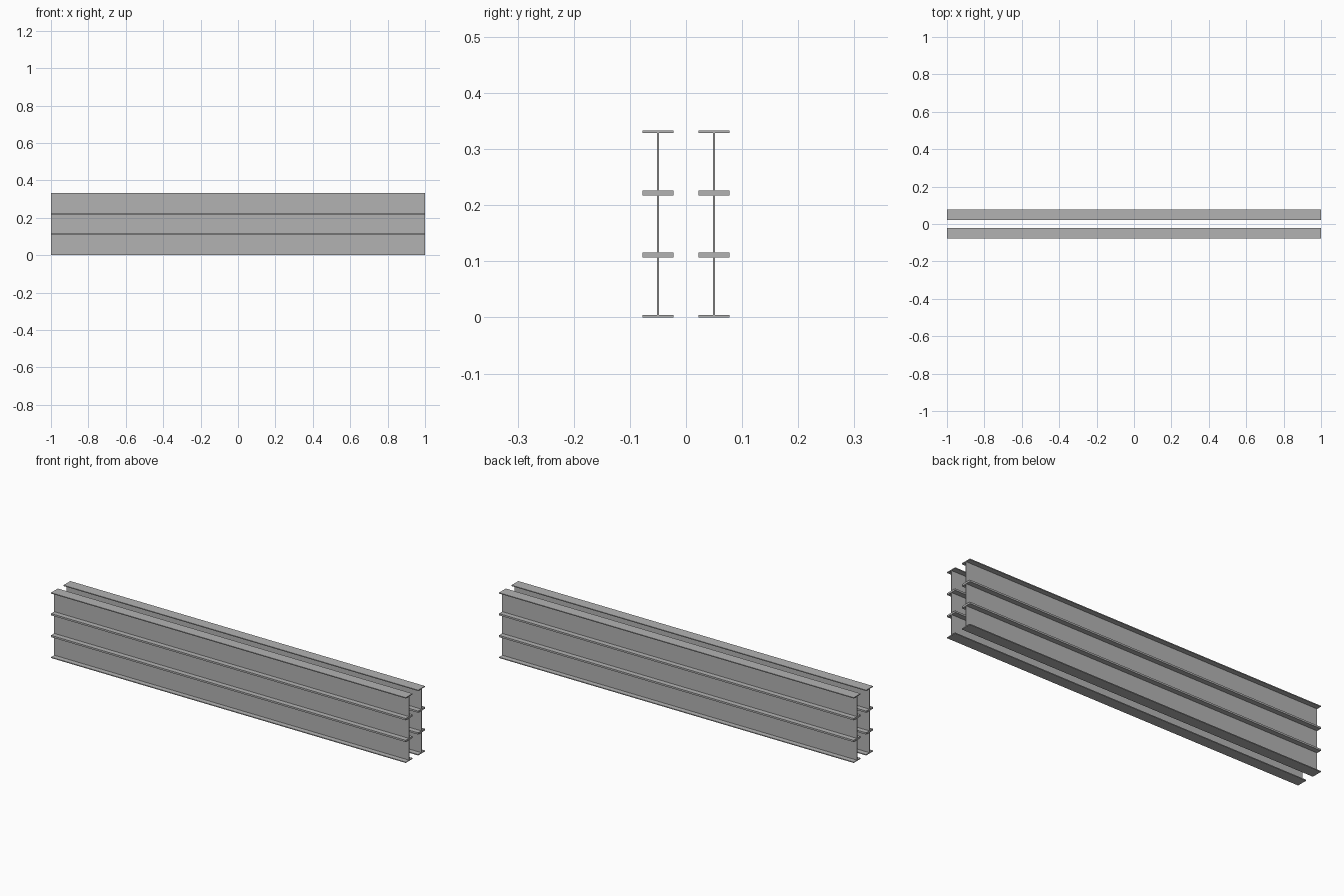
import bpy
import bmesh

cube = bpy.data.objects.get("Cube")
if cube:
    bpy.data.objects.remove(cube, do_unlink=True)

LENGTH = 2.0
HEIGHT = 0.111       # one beam
HALF_FLANGE = 0.0275
FLANGE = 0.0045      # flange thickness
HALF_WEB = 0.0016
ROW_Y = 0.05

# Steel material
steel = bpy.data.materials.new("steel grey")
steel.use_nodes = True
colour = (0.45, 0.45, 0.45, 1)
steel.diffuse_color = colour
steel.node_tree.nodes["Principled BSDF"].inputs["Base Color"].default_value = colour

# I-shaped cross-section, mirrored from its right half
right = [(HALF_FLANGE, 0), (HALF_FLANGE, FLANGE), (HALF_WEB, FLANGE),
         (HALF_WEB, HEIGHT - FLANGE), (HALF_FLANGE, HEIGHT - FLANGE),
         (HALF_FLANGE, HEIGHT)]
profile = right + [(-y, z) for y, z in reversed(right)]

# Extrude the section along the length
mesh = bpy.data.meshes.new("i_beam")
bm = bmesh.new()
end = bm.faces.new([bm.verts.new((-LENGTH / 2, y, z)) for y, z in profile])
result = bmesh.ops.extrude_face_region(bm, geom=[end], use_keep_orig=True)
far = [v for v in result["geom"] if isinstance(v, bmesh.types.BMVert)]
bmesh.ops.translate(bm, vec=(LENGTH, 0, 0), verts=far)
bmesh.ops.recalc_face_normals(bm, faces=bm.faces)
bm.to_mesh(mesh)
bm.free()
mesh.materials.append(steel)

# Two stacks of three beams
for row, y in (("front", -ROW_Y), ("back", ROW_Y)):
    for level, height_name in enumerate(("bottom", "middle", "top")):
        beam = bpy.data.objects.new(f"{row}_{height_name}_beam", mesh)
        beam.location = (0, y, level * HEIGHT)
        bpy.context.collection.objects.link(beam)
